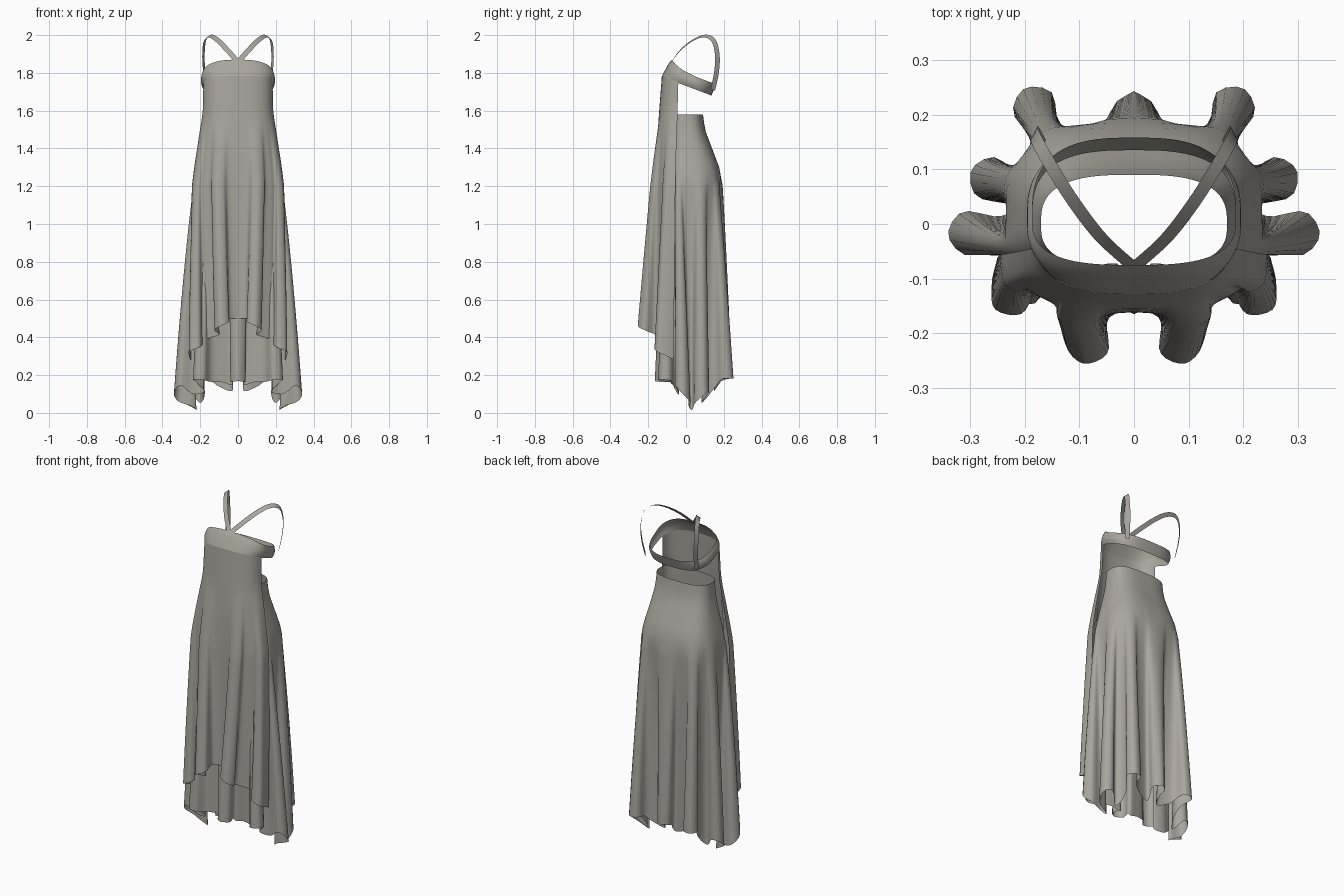
import bpy
import math
from mathutils import Vector

cube = bpy.data.objects.get("Cube")
if cube:
    bpy.data.objects.remove(cube, do_unlink=True)

cloth = bpy.data.materials.new("warm_grey_cloth")
cloth.use_nodes = True
COLOUR = (0.40, 0.38, 0.34, 1)
cloth.diffuse_color = COLOUR
cloth.node_tree.nodes["Principled BSDF"].inputs["Base Color"].default_value = COLOUR


def lerp(a, b, t):
    return a + (b - a) * t


def spline(pts, u):
    """Smooth curve through pts, u from 0 to 1."""
    n = len(pts) - 1
    f = min(max(u, 0), 1) * n
    i = min(int(f), n - 1)
    t = f - i
    p0, p1, p2, p3 = (pts[min(max(k, 0), n)] for k in range(i - 1, i + 3))
    return 0.5 * (2 * p1 + (p2 - p0) * t + (2 * p0 - 5 * p1 + 4 * p2 - p3) * t ** 2
                  + (3 * p1 - p0 - 3 * p2 + p3) * t ** 3)


def profile(levels, z):
    """Interpolate a list of (z, sizes...) rows that runs downward."""
    if z >= levels[0][0]:
        return levels[0][1:]
    for hi, lo in zip(levels, levels[1:]):
        if z >= lo[0]:
            t = (hi[0] - z) / (hi[0] - lo[0])
            return [lerp(a, b, t) for a, b in zip(hi[1:], lo[1:])]
    return levels[-1][1:]


def oval(ang, a, front, back, mid):
    """Point on a boxy oval whose front and back depths differ."""
    c, s = math.cos(ang), math.sin(ang)
    y = (back - mid) if s > 0 else (mid - front)
    return a * abs(c) ** 0.7, mid + y * math.copysign(abs(s) ** 0.7, s)


def sheet(name, cols, rows, point, mirror=True):
    """Cloth grid from point(u, t), mirrored to the other side."""
    verts = [point(c / cols, r / rows) for r in range(rows + 1) for c in range(cols + 1)]
    w = cols + 1
    faces = [(r * w + c, r * w + c + 1, (r + 1) * w + c + 1, (r + 1) * w + c)
             for r in range(rows) for c in range(cols)]
    mesh = bpy.data.meshes.new(name)
    mesh.from_pydata(verts, [], faces)
    mesh.materials.append(cloth)
    mesh.shade_smooth()
    obj = bpy.data.objects.new(name, mesh)
    bpy.context.scene.collection.objects.link(obj)
    if mirror:
        obj.modifiers.new("mirror", 'MIRROR')
    return obj


def fold(x, y, length):
    """Mushroom-shaped hem fold with its tip at x, y, running clockwise."""
    tip = Vector((x, y))
    d = Vector((x * 0.8, y * 1.2)).normalized()
    side = Vector((d.y, -d.x))
    steps = ((length, -0.026), (0.03, -0.04), (0, 0), (0.03, 0.04), (length, 0.026))
    return [tip - d * back + side * out for back, out in steps]


def hem_line(tips, length):
    """Join folds with valleys, keeping the half with x >= 0."""
    pts = []
    for tip in tips:
        f = fold(*tip, length)
        if pts:
            pts.append((pts[-1] + f[0]) * 0.465)
        pts += f
    return [p for p in pts if p.x > -0.001]


# Underskirt: fitted hips falling into deep folds, lowest at the sides
SKIRT = [(1.58, 0.17, -0.08, 0.09), (1.5, 0.175, -0.085, 0.1), (1.4, 0.195, -0.09, 0.138),
         (1.3, 0.22, -0.1, 0.176), (1.22, 0.235, -0.105, 0.19), (0.1, 0.25, -0.11, 0.19)]
skirt_hem = hem_line([(0, 0.243), (0.2, 0.248), (0.297, 0.1), (0.34, -0.02),
                      (0.23, -0.135), (0, -0.165)], 0.09)


def skirt_point(u, t):
    h = spline(skirt_hem, u)
    reach = min(max((math.hypot(h.x, h.y * 1.4) - 0.2) / 0.13, 0), 1)
    rise = min(1, abs(h.y - 0.03) / (0.16 if h.y > 0.03 else 0.11))
    hem_z = 0.004 + 0.16 * rise ** 1.3 + 0.06 * reach * (1 - 0.7 * rise)
    z = lerp(1.58, hem_z, t)
    a, front, back = profile(SKIRT, z)
    x, y = oval(math.pi * (0.5 - u), a, front, back, 0)
    w = max(0, (1.25 - z) / (1.25 - hem_z)) ** 0.85
    return lerp(x, h.x, w), lerp(y, h.y, w), z


sheet("underskirt", 84, 30, skirt_point)

# Front overlay: open-sided panel hanging from the bust band
PANEL = [(1.78, 0.186, -0.128), (1.6, 0.19, -0.142), (1.4, 0.216, -0.155),
         (1.2, 0.247, -0.165), (0.3, 0.26, -0.17)]
panel_hem = ([Vector((0.25, -0.065))] + fold(0.255, -0.155, 0.08)[1:] + [Vector((0.165, -0.125))]
             + fold(0.094, -0.255, 0.09) + [Vector((0, -0.155))])


def panel_point(u, t):
    h = spline(panel_hem, u)
    ang = -math.pi * lerp(0.075, 0.5, u)
    s = (oval(ang, 0.186, -0.128, 0.135, 0.01)[1] + 0.128) / 0.263
    hem_z = 0.28 + 0.22 * min(1, u * 1.12)
    z = lerp(1.784 - 0.1 * s, hem_z, t)
    a, front = profile(PANEL, z)
    x, y = oval(ang, a, front, 0, 0.01)
    w = max(0, (1.55 - z) / (1.55 - hem_z))
    return lerp(x, h.x, w), lerp(y, h.y, w), z


sheet("front_overlay", 48, 30, panel_point)


# Bust band: sloping from a high front to a low back
def band_point(u, t):
    front, back = lerp(-0.075, -0.128, t ** 0.8), lerp(0.158, 0.135, t)
    a = 0.186 + 0.01 * math.sin(math.pi * t)
    x, y = oval(math.pi * (0.5 - u), a, front, back, 0.01)
    s = (y - front) / (back - front)
    top = 1.87 - 0.13 * s - 0.04 * s * (1 - s) - 0.02 * (x / a) ** 3 * (1 - s)
    return x, y, lerp(top, 1.78 - 0.1 * s, t)


sheet("bust_band", 40, 6, band_point)

# Shoulder straps: tilted ribbons looping from centre front to the back corners
PATH = [Vector(p) for p in (
    (0.004, -0.076, 1.862), (0.06, -0.025, 1.925), (0.11, 0.04, 1.975), (0.148, 0.1, 1.995),
    (0.175, 0.147, 1.97), (0.183, 0.166, 1.89), (0.178, 0.161, 1.8), (0.168, 0.142, 1.71))]
SHOULDER = Vector((0.09, 0.05, 1.82))


def strap_point(side):
    def point(u, t):
        p = spline(PATH, u)
        tangent = spline(PATH, u + 0.01) - spline(PATH, u - 0.01)
        radial = (p - SHOULDER).normalized()
        across = (tangent.cross(radial).normalized() - radial * 0.5).normalized()
        q = p + across * 0.028 * (t - 0.5)
        return q.x * side, q.y, q.z
    return point


for name, side in (("left_strap", 1), ("right_strap", -1)):
    sheet(name, 32, 1, strap_point(side), mirror=False)
